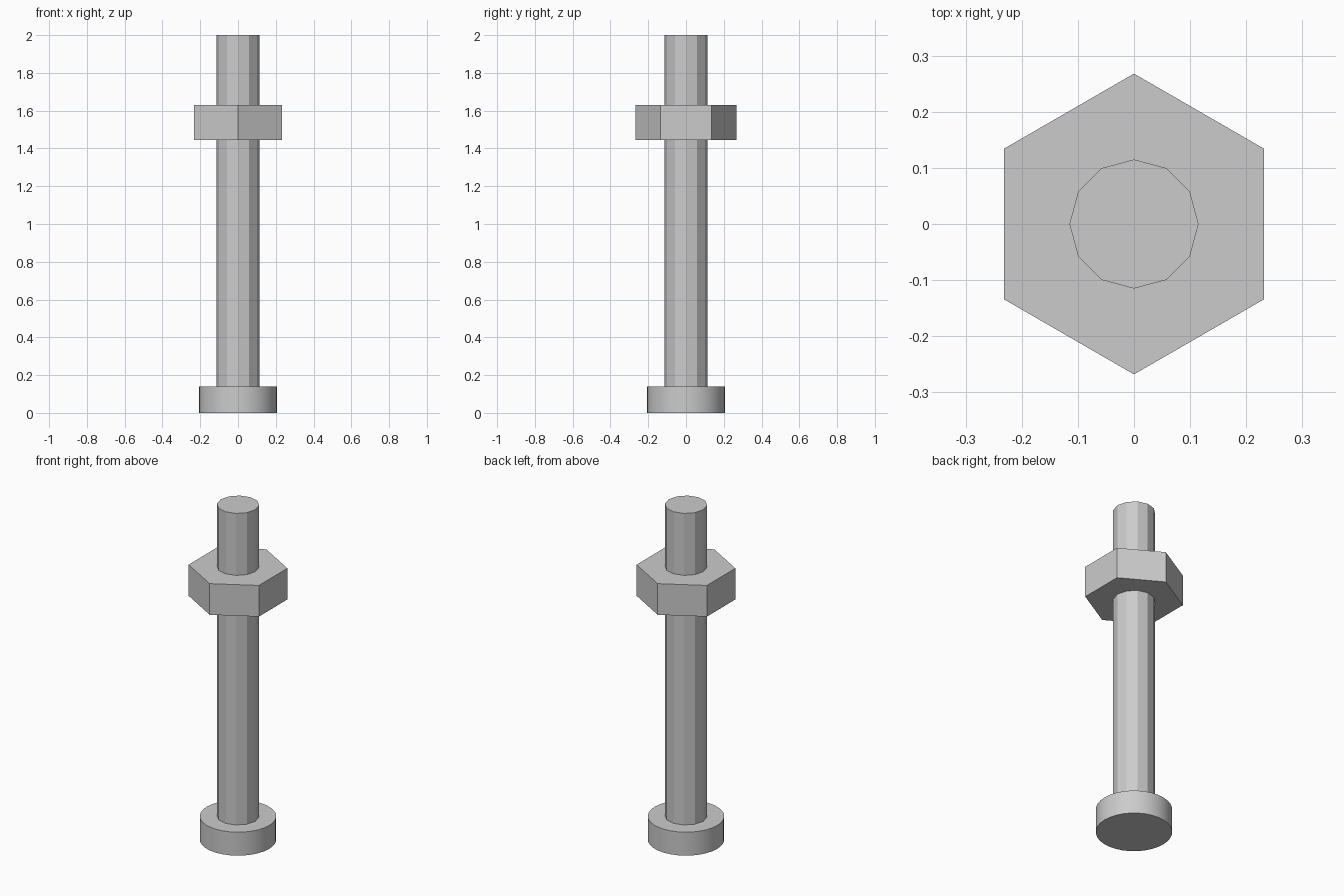
import bpy
import math

if "Cube" in bpy.data.objects:
    bpy.data.objects.remove(bpy.data.objects["Cube"], do_unlink=True)

# One plain steel grey
steel = bpy.data.materials.new("steel_grey")
steel.use_nodes = True
colour = (0.6, 0.6, 0.6, 1)
steel.diffuse_color = colour
steel.node_tree.nodes["Principled BSDF"].inputs["Base Color"].default_value = colour


def prism(name, sides, radius, bottom, top):
    """Upright prism with a corner pointing along y."""
    bpy.ops.mesh.primitive_cylinder_add(
        vertices=sides, radius=radius, depth=top - bottom,
        location=(0, 0, (bottom + top) / 2))
    part = bpy.context.object
    part.name = name
    part.data.materials.append(steel)
    return part


# Round bolt head at the base
prism("bolt_head", 32, 0.207, 0, 0.14)
bpy.ops.object.shade_smooth_by_angle(angle=math.radians(20))

# Twelve-sided shaft, rising from the head
prism("bolt_shaft", 12, 0.115, 0.14, 2)

# Hexagonal nut near the top
prism("hex_nut", 6, 0.268, 1.444, 1.63)
